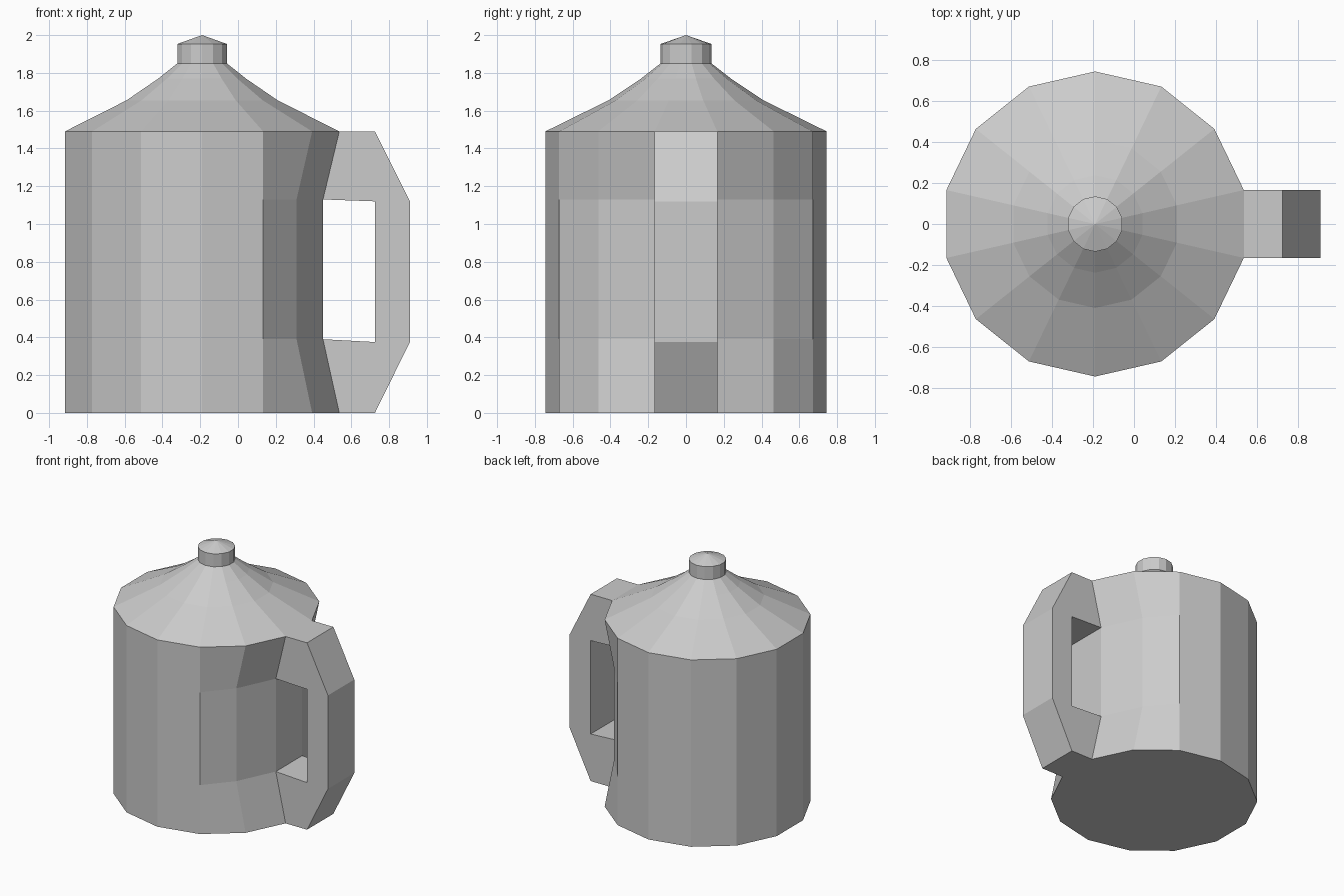
import bpy, bmesh, math

if "Cube" in bpy.data.objects:
    bpy.data.objects.remove(bpy.data.objects["Cube"])

SIDES = 14
CX = -0.19  # axis of the jug


def finish(bm, name):
    bmesh.ops.recalc_face_normals(bm, faces=bm.faces)
    mesh = bpy.data.meshes.new(name)
    bm.to_mesh(mesh)
    bm.free()
    obj = bpy.data.objects.new(name, mesh)
    bpy.context.collection.objects.link(obj)
    return obj


def lathe(name, profile, cap_bottom=False, apex=None, pinch=None):
    """Stack of 14-sided rings; pinch = {ring: {angle step: x position}}."""
    bm = bmesh.new()
    rings = []
    for i, (r, z) in enumerate(profile):
        ring = []
        for k in range(SIDES):
            a = 2 * math.pi * (k + 0.5) / SIDES
            x, y = CX + r * math.cos(a), r * math.sin(a)
            step = min(k, SIDES - 1 - k)
            x = (pinch or {}).get(i, {}).get(step, x)
            ring.append(bm.verts.new((x, y, z)))
        rings.append(ring)
    for lo, hi in zip(rings, rings[1:]):
        for k in range(SIDES):
            n = (k + 1) % SIDES
            bm.faces.new((lo[k], lo[n], hi[n], hi[k]))
    if cap_bottom:
        bm.faces.new(rings[0][::-1])
    if apex is not None:
        tip = bm.verts.new((CX, 0, apex))
        for k in range(SIDES):
            bm.faces.new((rings[-1][k], rings[-1][(k + 1) % SIDES], tip))
    return finish(bm, name)


# Body, pressed inward behind the handle
dent = {0: 0.45, 1: 0.31}
lathe("body", [(0.745, 0), (0.745, 0.39), (0.745, 1.13), (0.745, 1.49)],
      cap_bottom=True, pinch={1: dent, 2: dent})

# Concave shoulder rising to the neck
lathe("shoulder", [(0.745, 1.49), (0.41, 1.655), (0.238, 1.77), (0.135, 1.85)])

# Cap with a low pointed top
lathe("cap", [(0.135, 1.85), (0.135, 1.953)], cap_bottom=True, apex=2.0)

# Handle: C-shaped outline extruded across y, open where it meets the body
outline = [(0.535, 1.49), (0.725, 1.49), (0.91, 1.12), (0.91, 0.375), (0.725, 0),
           (0.535, 0), (0.45, 0.39), (0.725, 0.375), (0.725, 1.12), (0.45, 1.13)]
W = 0.166
bm = bmesh.new()
near = [bm.verts.new((x, -W, z)) for x, z in outline]
far = [bm.verts.new((x, W, z)) for x, z in outline]
bm.faces.new(near)
bm.faces.new(far[::-1])
for i in range(len(outline)):
    if i not in (5, 9):
        j = (i + 1) % len(outline)
        bm.faces.new((near[i], far[i], far[j], near[j]))
finish(bm, "handle")
